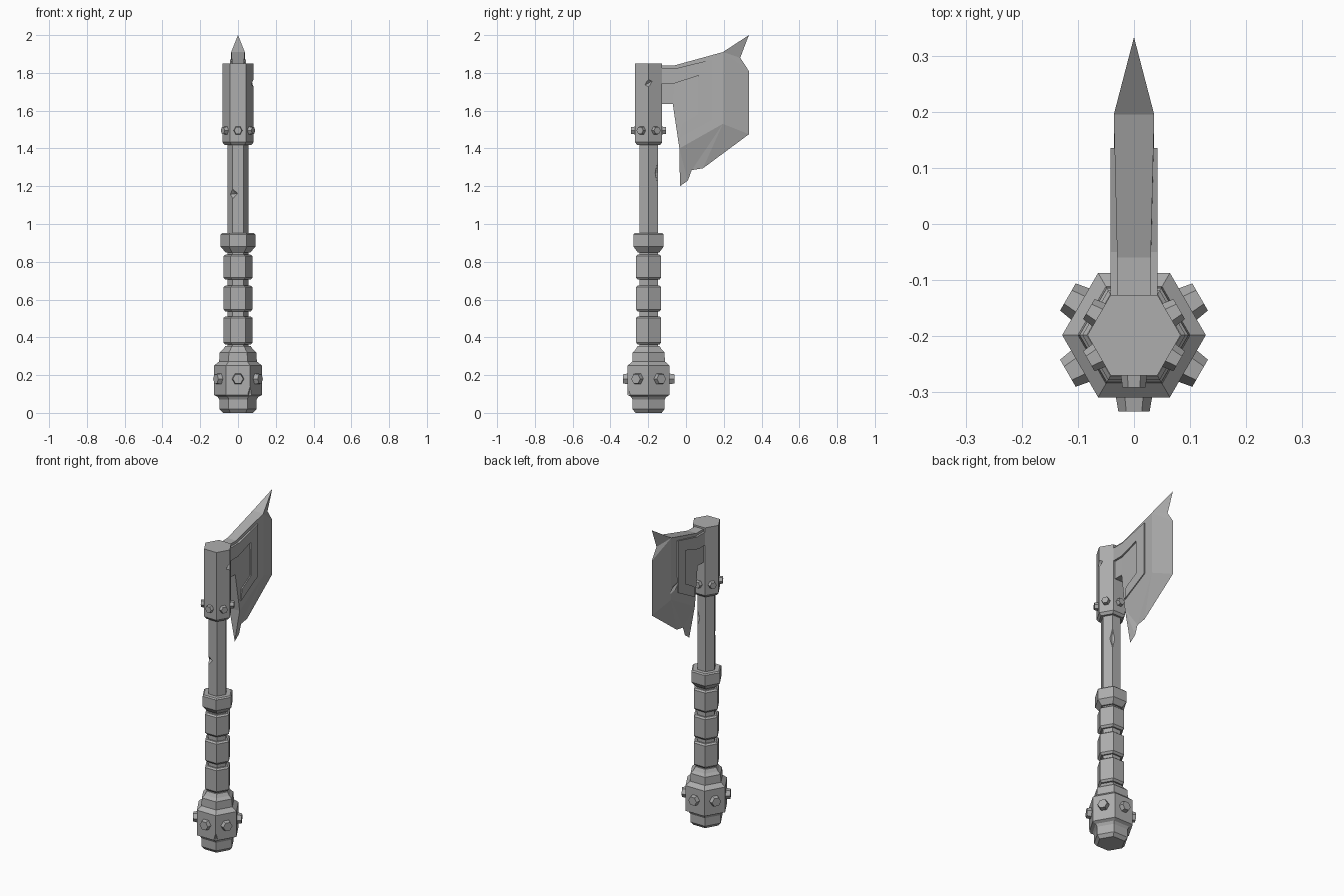
import bpy, bmesh
from math import radians, sin, cos
from mathutils import Vector, Matrix

cube = bpy.data.objects.get("Cube")
if cube:
    bpy.data.objects.remove(cube, do_unlink=True)

AXIS_Y = -0.198
steel = bpy.data.materials.new("grey steel")
steel.use_nodes = True
GREY = (0.42, 0.42, 0.42, 1)
steel.diffuse_color = GREY
steel.node_tree.nodes["Principled BSDF"].inputs["Base Color"].default_value = GREY


def finish(name, bm):
    bmesh.ops.recalc_face_normals(bm, faces=bm.faces)
    mesh = bpy.data.meshes.new(name)
    bm.to_mesh(mesh)
    bm.free()
    mesh.materials.append(steel)
    ob = bpy.data.objects.new(name, mesh)
    bpy.context.collection.objects.link(ob)
    return ob


def hex_lathe(name, profile):
    """Stack six-sided rings of (radius, height) into a closed solid."""
    bm = bmesh.new()
    rings = [[bm.verts.new((r * cos(radians(60 * i)), AXIS_Y + r * sin(radians(60 * i)), z))
              for i in range(6)] for r, z in profile]
    for a, b in zip(rings, rings[1:]):
        for i in range(6):
            j = (i + 1) % 6
            bm.faces.new((a[i], a[j], b[j], b[i]))
    bm.faces.new(rings[0])
    bm.faces.new(rings[-1])
    return finish(name, bm)


def bolt_ring(name, apothem, z, radius, height):
    """One tapered hexagonal bolt on each of the six sides."""
    for k in range(6):
        turn = Matrix.Rotation(radians(30 + 60 * k), 4, 'Z')
        bm = bmesh.new()
        bmesh.ops.create_cone(bm, cap_ends=True, segments=6, radius1=radius,
                              radius2=radius * 0.82, depth=height + 0.01)
        bmesh.ops.transform(bm, verts=bm.verts, matrix=Matrix.Translation((0, AXIS_Y, z)) @ turn
                            @ Matrix.Translation((apothem + height / 2 - 0.005, 0, 0))
                            @ Matrix.Rotation(radians(90), 4, 'Y'))
        finish(f"{name}_{k + 1}", bm)


def gash(target, location, size, turn=0, tilt=0):
    """Chip a diamond-shaped nick; size is depth, width, height."""
    bm = bmesh.new()
    pts = [bm.verts.new(Vector(axis) * s) for axis in
           ((1, 0, 0), (0, 1, 0), (0, 0, 1)) for s in (1, -1)]
    bmesh.ops.convex_hull(bm, input=pts)
    bmesh.ops.transform(bm, verts=bm.verts, matrix=Matrix.Translation(location)
                        @ Matrix.Rotation(radians(turn), 4, 'Z')
                        @ Matrix.Rotation(radians(tilt), 4, 'X') @ Matrix.Diagonal((*size, 1)))
    cutter = finish(target.name + "_gash_cutter", bm)
    cutter.hide_render = True
    cutter.hide_set(True)
    cutter.display_type = 'WIRE'
    mod = target.modifiers.new("gash", 'BOOLEAN')
    mod.operation = 'DIFFERENCE'
    mod.solver = 'EXACT'
    mod.object = cutter


# Handle and grip bands
shaft = hex_lathe("shaft", [(0.056, 0.3), (0.056, 1.43)])
for i, (low, high) in enumerate([(0.373, 0.503), (0.548, 0.666), (0.717, 0.83)]):
    hex_lathe(f"grip_band_{i + 1}", [(0.066, low - 0.012), (0.077, low),
                                     (0.077, high), (0.066, high + 0.008)])
hex_lathe("grip_top_ring", [(0.066, 0.85), (0.092, 0.88), (0.092, 0.945), (0.084, 0.952)])

# Pommel
pommel = hex_lathe("pommel", [(0.08, 0), (0.098, 0.02), (0.098, 0.07), (0.108, 0.085),
                              (0.128, 0.095), (0.128, 0.25), (0.1, 0.272), (0.097, 0.32),
                              (0.08, 0.335), (0.066, 0.355)])
bolt_ring("pommel_bolt", 0.111, 0.18, 0.034, 0.025)

# Socket holding the blade
socket = hex_lathe("head_socket", [(0.07, 1.418), (0.083, 1.433), (0.083, 1.85)])
bolt_ring("socket_bolt", 0.072, 1.495, 0.025, 0.021)

# Blade: upper-case points are thick, lower-case ones lie on the sharp edge
thick = {"A": (0.03, -0.14, 1.84), "B": (0.03, -0.06, 1.84), "C": (0.036, 0.195, 1.91),
         "D": (0.036, 0.195, 1.53), "E": (0.036, -0.035, 1.4), "F": (0.03, -0.07, 1.635),
         "G": (0.03, -0.14, 1.635)}
sharp = {"t": (0.333, 2), "n": (0.287, 1.88), "p": (0.333, 1.81), "q": (0.333, 1.475),
         "r": (0.09, 1.295), "s": (0.03, 1.285), "u": (0.01, 1.23), "v": (-0.032, 1.2)}
bm = bmesh.new()
edge = {k: bm.verts.new((0, *p)) for k, p in sharp.items()}
sides = [{**edge, **{k: bm.verts.new((s * x, y, z)) for k, (x, y, z) in thick.items()}}
         for s in (1, -1)]
for side in sides:
    for loop in ("ABFG", "BCDEF", "Ctn", "Cnp", "CpqD", "Dqr", "Drs", "DsE", "Esu", "Euv"):
        bm.faces.new([side[c] for c in loop])
left, right = sides
for a, b in ("AB", "BC", "EF", "FG", "GA"):
    bm.faces.new((left[a], left[b], right[b], right[a]))
for a, b in ("Ct", "Ev"):
    bm.faces.new((left[a], edge[b], right[a]))
blade = finish("axe_blade", bm)

# Raised bracket on each cheek of the blade
bracket = [(-0.14, 1.825), (-0.05, 1.825), (0.135, 1.87), (0.135, 1.55), (-0.03, 1.46),
           (-0.02, 1.53), (0.065, 1.58), (0.065, 1.785), (-0.06, 1.745), (-0.14, 1.745)]
for label, s in (("left", 1), ("right", -1)):
    bm = bmesh.new()
    face = bm.faces.new([bm.verts.new((s * 0.025, y, z)) for y, z in bracket])
    extruded = bmesh.ops.extrude_face_region(bm, geom=[face])
    for v in extruded["geom"]:
        if isinstance(v, bmesh.types.BMVert):
            v.co.x = s * 0.042
    finish(f"blade_bracket_{label}", bm)

# Battle damage
gash(shaft, (-0.028, -0.25, 1.16), (0.025, 0.06, 0.028), turn=-120, tilt=8)
gash(shaft, (0.03, -0.147, 1.27), (0.018, 0.035, 0.075), turn=60)
gash(socket, (0.085, -0.2, 1.745), (0.018, 0.075, 0.022), tilt=28)
gash(pommel, (0.066, -0.31, 0.1), (0.015, 0.025, 0.05), turn=-60)
gash(blade, (-0.037, 0.165, 1.59), (0.012, 0.06, 0.018), tilt=-28)
